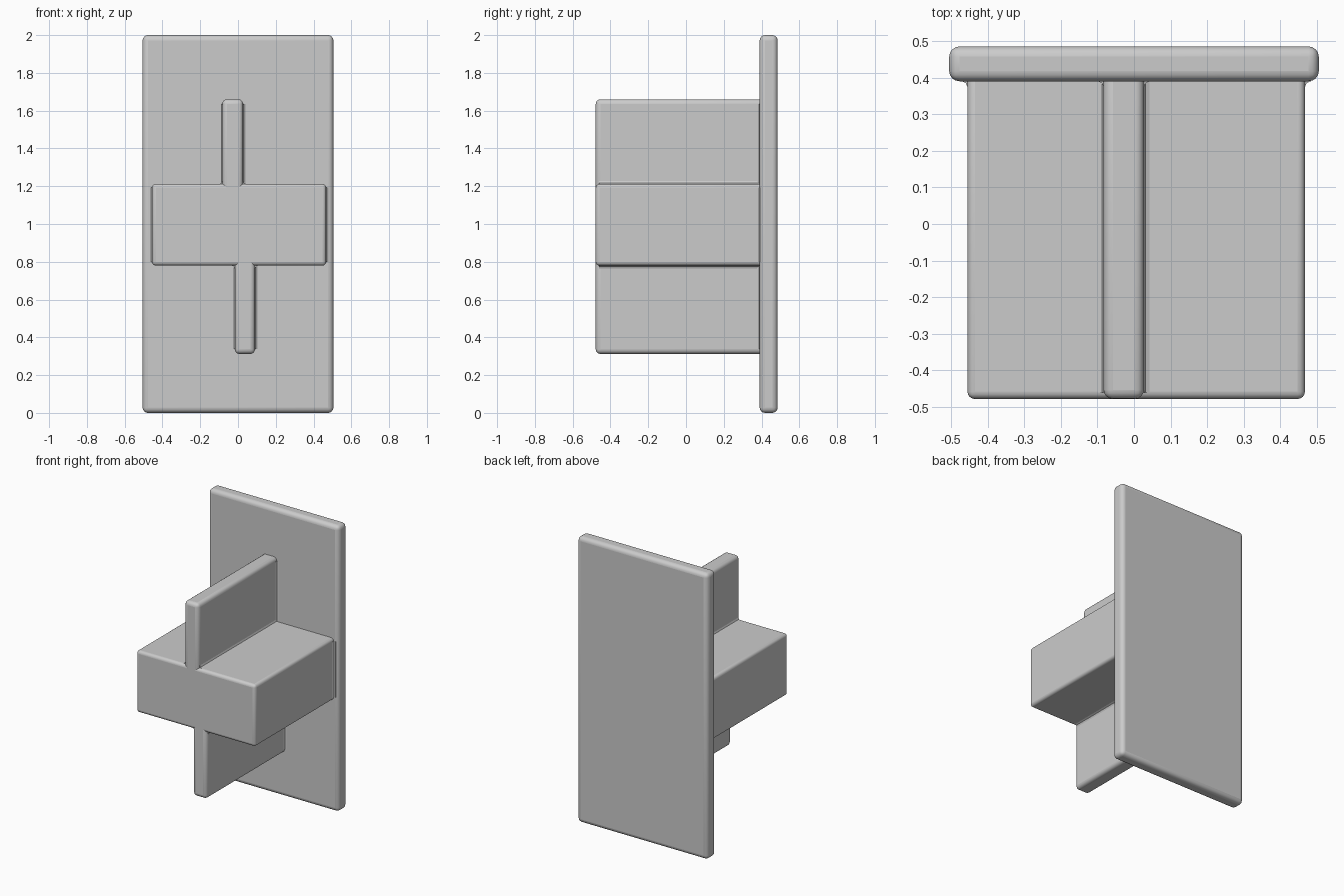
import bpy

if "Cube" in bpy.data.objects:
    bpy.data.objects.remove(bpy.data.objects["Cube"])

grey = bpy.data.materials.new("plain grey")
grey.diffuse_color = (0.6, 0.6, 0.6, 1)
grey.use_nodes = True
grey.node_tree.nodes["Principled BSDF"].inputs["Base Color"].default_value = grey.diffuse_color


def rounded_box(name, x, y, z, radius):
    """Box spanning the given (min, max) ranges, with rounded edges."""
    bpy.ops.mesh.primitive_cube_add(
        size=1, location=[(a + b) / 2 for a, b in (x, y, z)])
    ob = bpy.context.object
    ob.name = name
    ob.scale = [b - a for a, b in (x, y, z)]
    bpy.ops.object.transform_apply(location=False, rotation=False, scale=True)
    ob.data.materials.append(grey)
    bevel = ob.modifiers.new("rounded edges", "BEVEL")
    bevel.width = radius
    bevel.segments = 4
    bpy.ops.object.shade_smooth_by_angle()
    return ob


# Upright back plate
rounded_box("back_plate", (-0.505, 0.505), (0.39, 0.485), (0.0, 2.0), 0.028)

# Wide block standing out from the plate
rounded_box("centre_block", (-0.455, 0.467), (-0.478, 0.42), (0.78, 1.212), 0.02)

# Offset thin fins above and below the block
rounded_box("upper_fin", (-0.083, 0.027), (-0.478, 0.42), (1.1, 1.66), 0.025)
rounded_box("lower_fin", (-0.017, 0.09), (-0.478, 0.42), (0.312, 0.9), 0.025)


def fillet(name, corner, sides, axis, span, size=0.016):
    """Small concave strip along an axis, filling an inner corner."""
    others = [i for i in range(3) if i != axis]
    # Corner, then three points of a hollow curve between both faces
    profile = [(-0.3, -0.3), (1, -0.3), (1, 0), (0.3, 0.3), (0, 1), (-0.3, 1)]
    verts = []
    for end in span:
        for u, v in profile:
            p = [0, 0, 0]
            p[axis] = end
            p[others[0]] = corner[0] + sides[0] * u * size
            p[others[1]] = corner[1] + sides[1] * v * size
            verts.append(p)
    n = len(profile)
    faces = [tuple(range(n)), tuple(range(n, 2 * n))]
    faces += [(i, (i + 1) % n, n + (i + 1) % n, n + i) for i in range(n)]
    mesh = bpy.data.meshes.new(name)
    mesh.from_pydata(verts, [], faces)
    ob = bpy.data.objects.new(name, mesh)
    bpy.context.collection.objects.link(ob)
    mesh.materials.append(grey)
    bpy.context.view_layer.objects.active = ob
    bpy.ops.object.select_all(action="DESELECT")
    ob.select_set(True)
    bpy.ops.object.mode_set(mode="EDIT")
    bpy.ops.mesh.select_all(action="SELECT")
    bpy.ops.mesh.normals_make_consistent(inside=False)
    bpy.ops.object.mode_set(mode="OBJECT")
    bpy.ops.object.shade_smooth_by_angle()


# Fillets where the fins meet the block
for name, x, z, sx, sz in (("upper_left", -0.083, 1.212, -1, 1),
                           ("upper_right", 0.027, 1.212, 1, 1),
                           ("lower_left", -0.017, 0.78, -1, -1),
                           ("lower_right", 0.09, 0.78, 1, -1)):
    fillet(name + "_fin_fillet", (x, z), (sx, sz), 1, (-0.46, 0.4))

# Fillets where the block and fins meet the plate
for name, x, side, span in (("block_left", -0.455, -1, (0.8, 1.192)),
                            ("block_right", 0.467, 1, (0.8, 1.192)),
                            ("upper_fin_left", -0.083, -1, (1.2, 1.635)),
                            ("upper_fin_right", 0.027, 1, (1.2, 1.635)),
                            ("lower_fin_left", -0.017, -1, (0.337, 0.79)),
                            ("lower_fin_right", 0.09, 1, (0.337, 0.79))):
    fillet(name + "_plate_fillet", (x, 0.39), (side, -1), 2, span)
